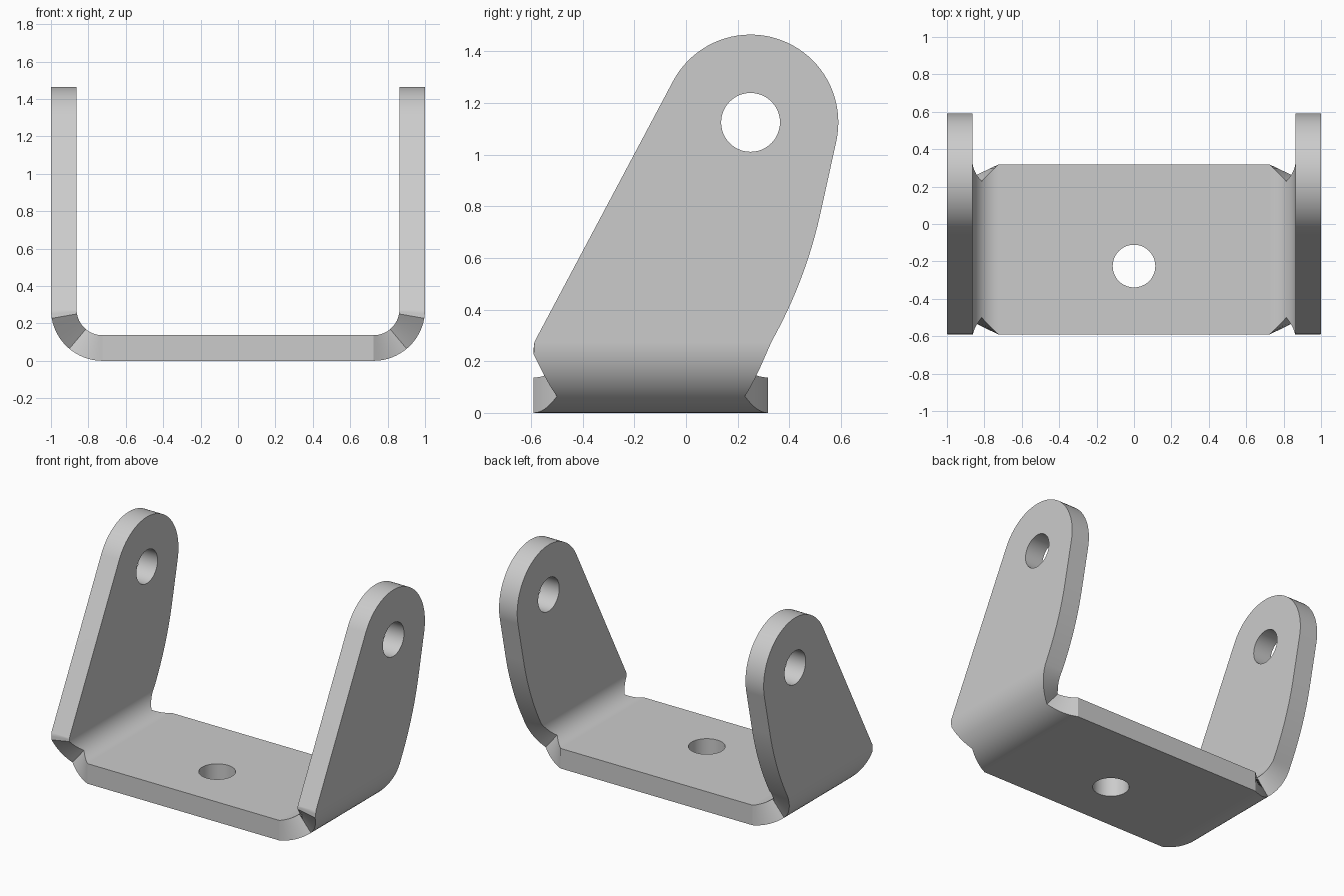
import bpy, bmesh, math
from math import sin, cos, radians

cube = bpy.data.objects.get("Cube")
if cube:
    bpy.data.objects.remove(cube, do_unlink=True)

R_OUT, R_IN = 0.275, 0.138           # bend radii, difference is the sheet thickness
BEND_X, BEND_Z = 0.725, 0.275        # bend centre
FRONT, BACK = -0.59, 0.318           # base plate edges
EYE_Y, EYE_Z, EYE_R = 0.25, 1.125, 0.34
HOLE_R = 0.114

steel = bpy.data.materials.new("grey_steel")
steel.use_nodes = True
GREY = (0.6, 0.6, 0.6, 1)
steel.diffuse_color = GREY
steel.node_tree.nodes["Principled BSDF"].inputs["Base Color"].default_value = GREY


def lerp(table, t):
    """Piecewise linear lookup."""
    for (a, va), (b, vb) in zip(table, table[1:]):
        if t <= b:
            return va + (vb - va) * (t - a) / (b - a)
    return table[-1][1]


# relief notch edges along the bend angle
front_edge = [(0, FRONT), (40, -0.50), (80, -0.59), (90, -0.587)]
back_edge = [(0, BACK), (40, 0.228), (80, 0.31), (90, 0.331)]

bm = bmesh.new()


def section(x_out, z_out, x_in, z_in, y0, y1):
    return [bm.verts.new(p) for p in ((x_out, y0, z_out), (x_out, y1, z_out),
                                      (x_in, y1, z_in), (x_in, y0, z_in))]


# half of the base plate, then the bend
sections = [section(0, 0, 0, R_OUT - R_IN, FRONT, BACK)]
for deg in range(0, 91, 5):
    s, c = sin(radians(deg)), cos(radians(deg))
    sections.append(section(BEND_X + R_OUT * s, BEND_Z - R_OUT * c,
                            BEND_X + R_IN * s, BEND_Z - R_IN * c,
                            lerp(front_edge, deg), lerp(back_edge, deg)))
for a, b in zip(sections, sections[1:]):
    for i in range(4):
        j = (i + 1) % 4
        bm.faces.new((a[i], a[j], b[j], b[i]))

# arm outline: curved back edge, round eye, straight sloping front edge
outline = []
for i in range(1, 13):
    t = radians(-29.4 + (29.4 - 12.5) * i / 12)
    outline.append((-1.247 + 1.81 * cos(t), 1.162 + 1.81 * sin(t)))
for i in range(41):
    t = radians(-12.5 + (152 + 12.5) * i / 40)
    outline.append((EYE_Y + EYE_R * cos(t), EYE_Z + EYE_R * sin(t)))
f_out, b_out, b_in, f_in = sections[-1]
outer = [f_out, b_out] + [bm.verts.new((BEND_X + R_OUT, y, z)) for y, z in outline]
inner = [f_in, b_in] + [bm.verts.new((BEND_X + R_IN, y, z)) for y, z in outline]
bm.faces.new(outer)
bm.faces.new(inner[::-1])
for i in range(1, len(outer)):
    j = (i + 1) % len(outer)
    bm.faces.new((outer[i], outer[j], inner[j], inner[i]))
bmesh.ops.recalc_face_normals(bm, faces=bm.faces)

mesh = bpy.data.meshes.new("bracket")
bm.to_mesh(mesh)
bm.free()
mesh.materials.append(steel)
bracket = bpy.data.objects.new("bracket", mesh)
bpy.context.collection.objects.link(bracket)

# other half
mirror = bracket.modifiers.new("mirror", 'MIRROR')
mirror.use_clip = True


# pivot holes and mounting hole
def drill(name, location, depth, rotation=(0, 0, 0)):
    bpy.ops.mesh.primitive_cylinder_add(vertices=48, radius=HOLE_R, depth=depth,
                                        location=location, rotation=rotation)
    cutter = bpy.context.object
    cutter.name = name
    cutter.hide_render = True
    cutter.data.materials.append(steel)
    mod = bracket.modifiers.new(name, 'BOOLEAN')
    mod.operation, mod.solver, mod.object = 'DIFFERENCE', 'EXACT', cutter
    return cutter


cutters = [drill("pivot_hole_cutter", (0, EYE_Y, EYE_Z), 2.4, (0, math.pi / 2, 0)),
           drill("mounting_hole_cutter", (0, -0.225, 0.07), 0.5)]

# apply, remove the cutters and smooth the curved faces
bpy.ops.object.select_all(action='DESELECT')
bracket.select_set(True)
bpy.context.view_layer.objects.active = bracket
for mod in list(bracket.modifiers):
    bpy.ops.object.modifier_apply(modifier=mod.name)
for cutter in cutters:
    bpy.data.objects.remove(cutter, do_unlink=True)
bpy.ops.object.shade_smooth_by_angle(angle=radians(25))
weighted = bracket.modifiers.new("weighted_normals", 'WEIGHTED_NORMAL')
weighted.keep_sharp = True
